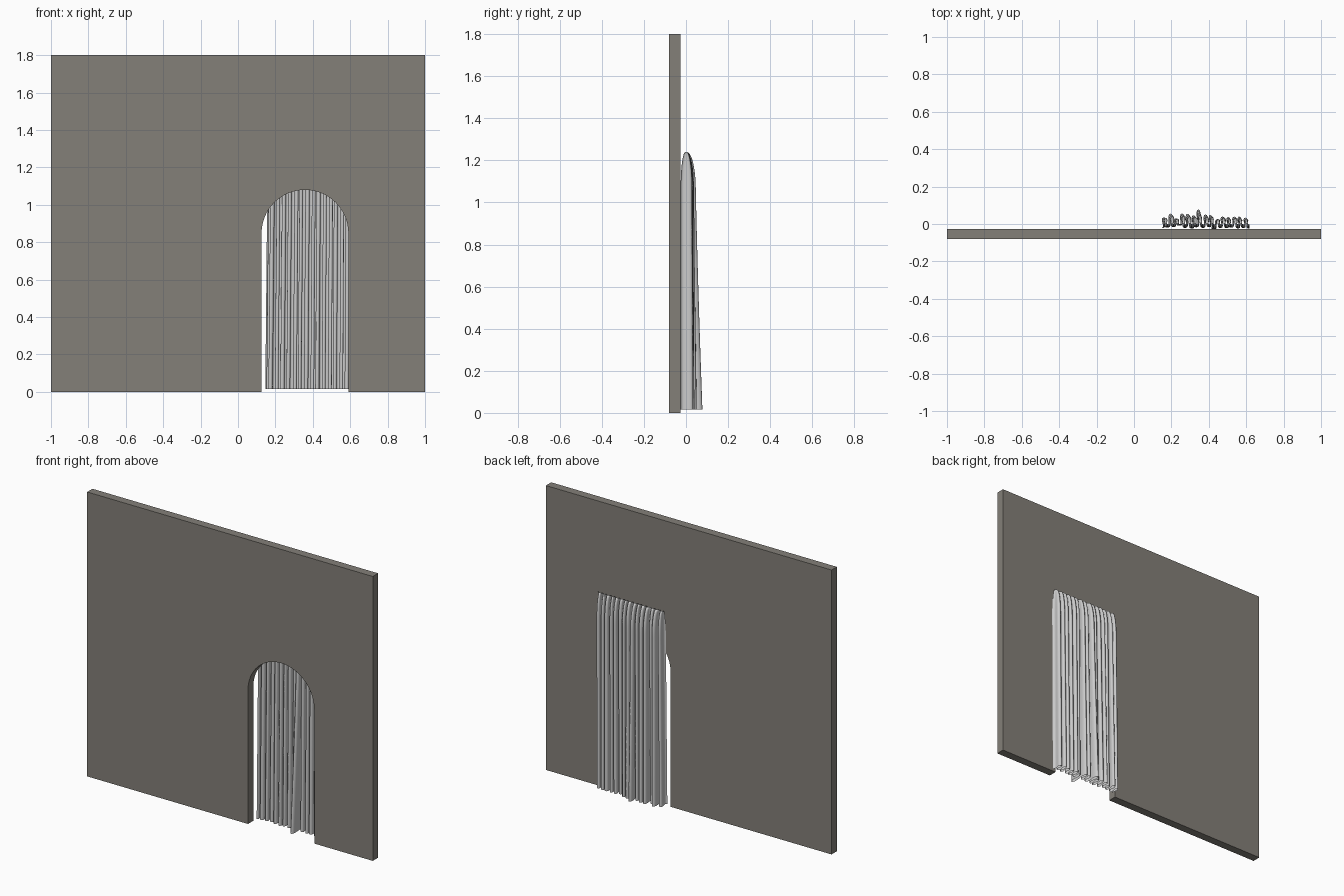
import bpy, bmesh, math, random
from mathutils import Vector

if "Cube" in bpy.data.objects:
    bpy.data.objects.remove(bpy.data.objects["Cube"], do_unlink=True)


def material(name, colour):
    mat = bpy.data.materials.new(name)
    mat.use_nodes = True
    mat.diffuse_color = (*colour, 1)
    mat.node_tree.nodes["Principled BSDF"].inputs["Base Color"].default_value = (*colour, 1)
    return mat


def add_object(name, bm, mat):
    mesh = bpy.data.meshes.new(name)
    bm.to_mesh(mesh)
    bm.free()
    obj = bpy.data.objects.new(name, mesh)
    bpy.context.collection.objects.link(obj)
    mesh.materials.append(mat)
    return obj


def lerp(a, b, t):
    return a + (b - a) * t


# Wall: outline with an arched doorway, extruded to its thickness
def build_wall(front, back, height, arch_x, radius, spring, steps=32):
    outline = [(-1, 0), (arch_x - radius, 0)]
    for i in range(steps + 1):
        a = math.pi * (1 - i / steps)
        outline.append((arch_x + radius * math.cos(a), spring + radius * math.sin(a)))
    outline += [(arch_x + radius, 0), (1, 0), (1, height), (-1, height)]
    bm = bmesh.new()
    face = bm.faces.new([bm.verts.new((x, front, z)) for x, z in outline])
    ext = bmesh.ops.extrude_face_region(bm, geom=[face])
    moved = [v for v in ext["geom"] if isinstance(v, bmesh.types.BMVert)]
    bmesh.ops.translate(bm, verts=moved, vec=Vector((0, back - front, 0)))
    bmesh.ops.recalc_face_normals(bm, faces=bm.faces)
    return add_object("arched_wall", bm, material("warm grey plaster", (0.23, 0.215, 0.19)))


# Curtain: irregular folds gathered at the top and widening to the hem
def build_curtain(top, bottom, folds=15, per_fold=14, rows=36):
    rng = random.Random(4)
    knots = []
    for i in range(2 * folds + 1):
        u = (i + (rng.uniform(-0.3, 0.3) if 0 < i < 2 * folds else 0)) / (2 * folds)
        reach = rng.uniform(0.025, 0.045) if i % 2 else rng.uniform(-0.026, -0.008)
        hem = reach * (rng.uniform(1.0, 1.45) if i % 2 else 1)
        knots.append([u, reach, hem])
    # One deep fold behind and one that swings into the doorway
    knots[13][2] = 0.078
    knots[17][2] = 0.05
    knots[18][2] = -0.075

    bm = bmesh.new()
    grid = []
    for r in range(rows + 1):
        t = (r / rows) ** 1.6
        z = lerp(top, bottom, t)
        gather = min(1, (top - z) / 0.16)
        spread = 0.1 + 0.9 * math.sqrt(1 - (1 - gather) ** 2)
        left, right = lerp(0.158, 0.146, t), lerp(0.618, 0.612, t)
        row = []
        for k in range(2 * folds):
            (u0, a0, b0), (u1, a1, b1) = knots[k], knots[k + 1]
            last = per_fold // 2 + (k == 2 * folds - 1)
            for j in range(last):
                s = j / (per_fold // 2)
                blend = (1 - math.cos(math.pi * s)) / 2
                # Hem swing is concentrated toward the floor
                y0, y1 = lerp(a0, b0, t ** 1.3), lerp(a1, b1, t ** 1.3)
                y = lerp(y0, y1, blend) * spread
                # Rounded folds bulge sideways over their neighbours
                bulge = 0.006 * math.sin(2 * math.pi * s) * spread
                x = lerp(left, right, lerp(u0, u1, s)) + bulge
                row.append(bm.verts.new((x, y, z)))
        grid.append(row)
    for upper, lower in zip(grid, grid[1:]):
        for c in range(len(upper) - 1):
            bm.faces.new((upper[c], upper[c + 1], lower[c + 1], lower[c]))
    # Face the cloth toward the back of the wall
    bm.normal_update()
    if sum(f.normal.y * f.calc_area() for f in bm.faces) < 0:
        bmesh.ops.reverse_faces(bm, faces=bm.faces)
    for f in bm.faces:
        f.smooth = True
    return add_object("curtain", bm, material("pale grey cloth", (0.6, 0.6, 0.6)))


build_wall(front=-0.08, back=-0.027, height=1.8, arch_x=0.358, radius=0.232, spring=0.848)
build_curtain(top=1.24, bottom=0.015)
